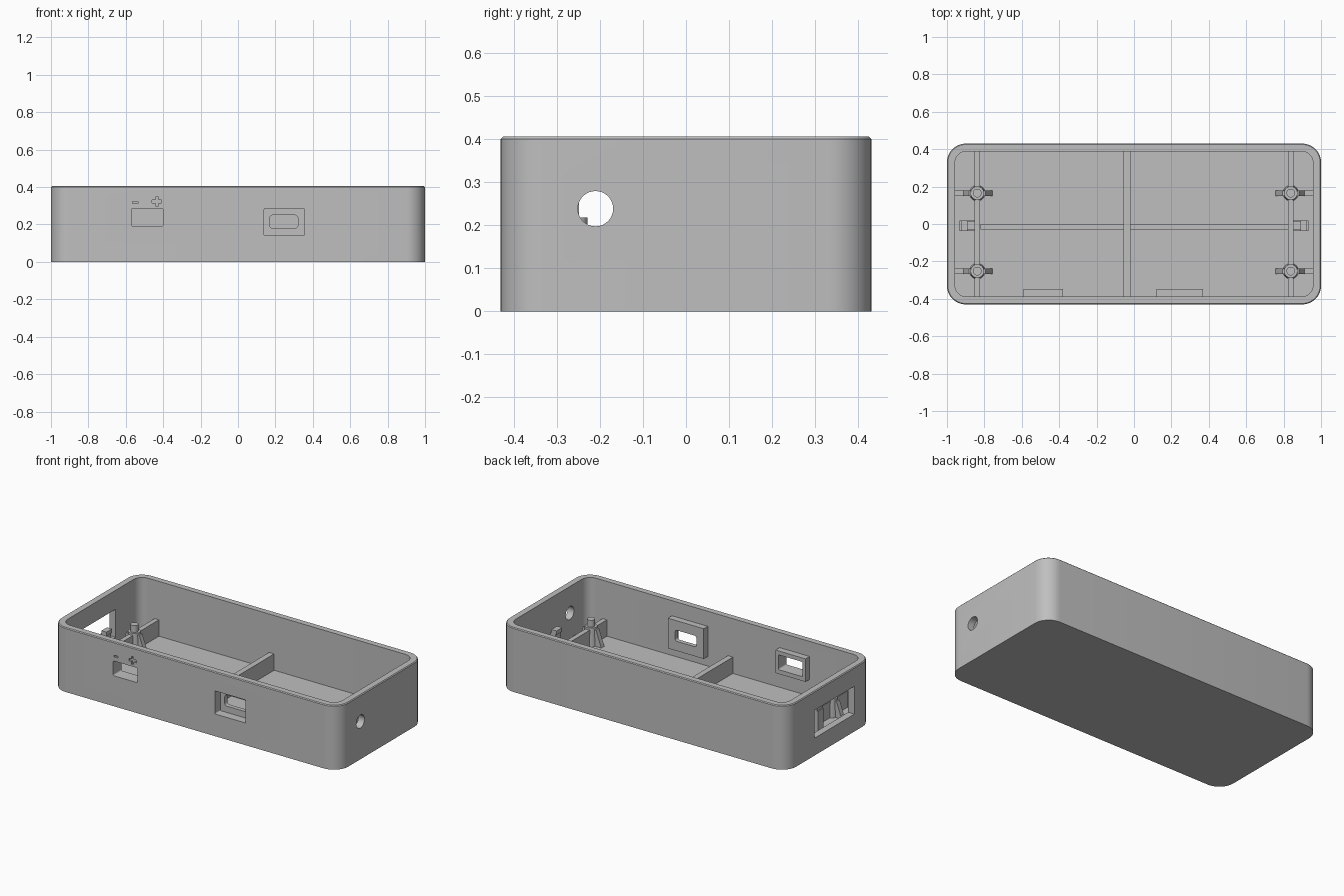
import bpy, bmesh, math
from mathutils import Vector

old = bpy.data.objects.get("Cube")
if old:
    bpy.data.objects.remove(old, do_unlink=True)

grey = bpy.data.materials.new("light_grey_plastic")
grey.use_nodes = True
colour = (0.52, 0.52, 0.52, 1)
grey.diffuse_color = colour
grey.node_tree.nodes["Principled BSDF"].inputs["Base Color"].default_value = colour


def finish(name, bm):
    bmesh.ops.recalc_face_normals(bm, faces=bm.faces)
    mesh = bpy.data.meshes.new(name)
    bm.to_mesh(mesh)
    bm.free()
    mesh.materials.append(grey)
    ob = bpy.data.objects.new(name, mesh)
    bpy.context.collection.objects.link(ob)
    return ob


def outline(hx, hy, r, steps=10):
    """Counter-clockwise rounded rectangle."""
    pts = []
    for q, (sx, sy) in enumerate([(1, 1), (-1, 1), (-1, -1), (1, -1)]):
        for i in range(steps + 1):
            a = math.pi / 2 * (q + i / steps)
            pts.append((sx * (hx - r) + r * math.cos(a), sy * (hy - r) + r * math.sin(a)))
    return pts


def loft(name, rings):
    bm = bmesh.new()
    loops = [[bm.verts.new(p) for p in ring] for ring in rings]
    for a, b in zip(loops, loops[1:]):
        n = len(a)
        for i in range(n):
            bm.faces.new((a[i], a[(i + 1) % n], b[(i + 1) % n], b[i]))
    bm.faces.new(loops[0])
    bm.faces.new(loops[-1])
    return finish(name, bm)


def box(name, x, y, z):
    ring = [(x[0], y[0]), (x[1], y[0]), (x[1], y[1]), (x[0], y[1])]
    return loft(name, [[(px, py, h) for px, py in ring] for h in z])


def front_slot(name, x, z, y, r):
    """Rounded slot running along y."""
    cx, cz = sum(x) / 2, sum(z) / 2
    ring = outline((x[1] - x[0]) / 2, (z[1] - z[0]) / 2, r, 4)
    return loft(name, [[(cx + a, d, cz + b) for a, b in ring] for d in y])


def cylinder(name, centre, r, depth, axis="Z", r_top=None):
    bm = bmesh.new()
    bmesh.ops.create_cone(bm, cap_ends=True, segments=32, radius1=r,
                          radius2=r if r_top is None else r_top, depth=depth)
    if axis == "X":
        for v in bm.verts:
            v.co = Vector((v.co.z, v.co.y, -v.co.x))
    bmesh.ops.translate(bm, verts=bm.verts, vec=centre)
    return finish(name, bm)


def combine(target, tool, operation):
    mod = target.modifiers.new("combine", "BOOLEAN")
    mod.operation = operation
    mod.solver = "EXACT"
    mod.object = tool
    tool.hide_render = True
    bpy.context.view_layer.objects.active = target
    bpy.ops.object.modifier_apply(modifier=mod.name)
    bpy.data.objects.remove(tool, do_unlink=True)


def smooth(ob):
    bpy.ops.object.select_all(action="DESELECT")
    ob.select_set(True)
    bpy.context.view_layer.objects.active = ob
    bpy.ops.object.shade_smooth_by_angle(angle=math.radians(30))


FLOOR, RIB, TOP = 0.06, 0.163, 0.405

# Open tray with rounded corners and a softened rim
outer = outline(1, 0.43, 0.1)
rim = outline(0.995, 0.425, 0.095)
inner = outline(0.957, 0.388, 0.06)
case = loft("case_shell", [[(x, y, z) for x, y in ring] for ring, z in (
    (outer, 0), (outer, TOP - 0.005), (rim, TOP), (inner, TOP), (inner, FLOOR))])

# Thickened frames behind the two front ports
combine(case, box("port_frame", (0.12, 0.37), (-0.4, -0.348), (0.12, 0.31)), "UNION")
combine(case, box("switch_frame", (-0.59, -0.38), (-0.4, -0.348), (0.165, 0.31)), "UNION")

# Openings in the walls and shallow polarity marks
cutters = [
    front_slot("port_recess", (0.14, 0.355), (0.14, 0.285), (-0.5, -0.375), 0.006),
    front_slot("port_hole", (0.17, 0.32), (0.18, 0.25), (-0.5, -0.3), 0.015),
    front_slot("switch_hole", (-0.57, -0.4), (0.192, 0.285), (-0.5, -0.3), 0.008),
    box("side_window", (-1.1, -0.9), (-0.248, 0.147), (0.11, 0.285)),
    cylinder("cable_hole", (1, -0.21, 0.238), 0.041, 0.2, "X"),
    box("minus_mark", (-0.563, -0.535), (-0.5, -0.418), (0.311, 0.322)),
    box("plus_bar", (-0.46, -0.408), (-0.5, -0.418), (0.315, 0.331)),
    box("plus_stem", (-0.442, -0.426), (-0.5, -0.418), (0.298, 0.348)),
]
for cutter in cutters:
    combine(case, cutter, "DIFFERENCE")
smooth(case)

# Floor ribs
box("middle_rib", (-0.055, -0.02), (-0.39, 0.39), (FLOOR - 0.01, RIB))
box("lengthwise_rib", (-0.82, 0.825), (-0.03, 0), (FLOOR - 0.01, 0.11))

for side, s in (("left", 1), ("right", -1)):
    cx = 0.838 * s
    box(side + "_cross_rib", (cx - 0.015, cx + 0.015), (-0.39, 0.39), (FLOOR - 0.01, RIB))

    # Screw posts with locating pins and tapered gussets
    for place, y in (("back", 0.165), ("front", -0.252)):
        tag = side + "_" + place
        smooth(cylinder(tag + "_post", (cx, y, 0.115), 0.042, 0.12, r_top=0.036))
        smooth(cylinder(tag + "_pin", (cx, y, 0.19), 0.023, 0.056))
        loft(tag + "_gusset", [
            [(cx - 0.085, d, FLOOR - 0.01), (cx + 0.085, d, FLOOR - 0.01),
             (cx + 0.045, d, RIB), (cx - 0.045, d, RIB)] for d in (y - 0.015, y + 0.015)])
        ends = sorted((cx + 0.05 * s, 0.96 * s))
        box(tag + "_wall_web", ends, (y - 0.015, y + 0.015), (FLOOR - 0.01, 0.08))

    # Small retaining clip between the cross rib and the end wall
    clip = sorted((0.897 * s, 0.932 * s))
    box(side + "_clip", clip, (-0.038, 0.018), (FLOOR - 0.01, 0.21))
    box(side + "_clip_hook", sorted((0.89 * s, 0.925 * s)), (-0.038, 0.018), (0.205, 0.23))
    for y in (-0.038, 0.01):
        box(side + "_clip_brace", sorted((0.84 * s, 0.93 * s)), (y, y + 0.008), (FLOOR - 0.01, 0.12))
